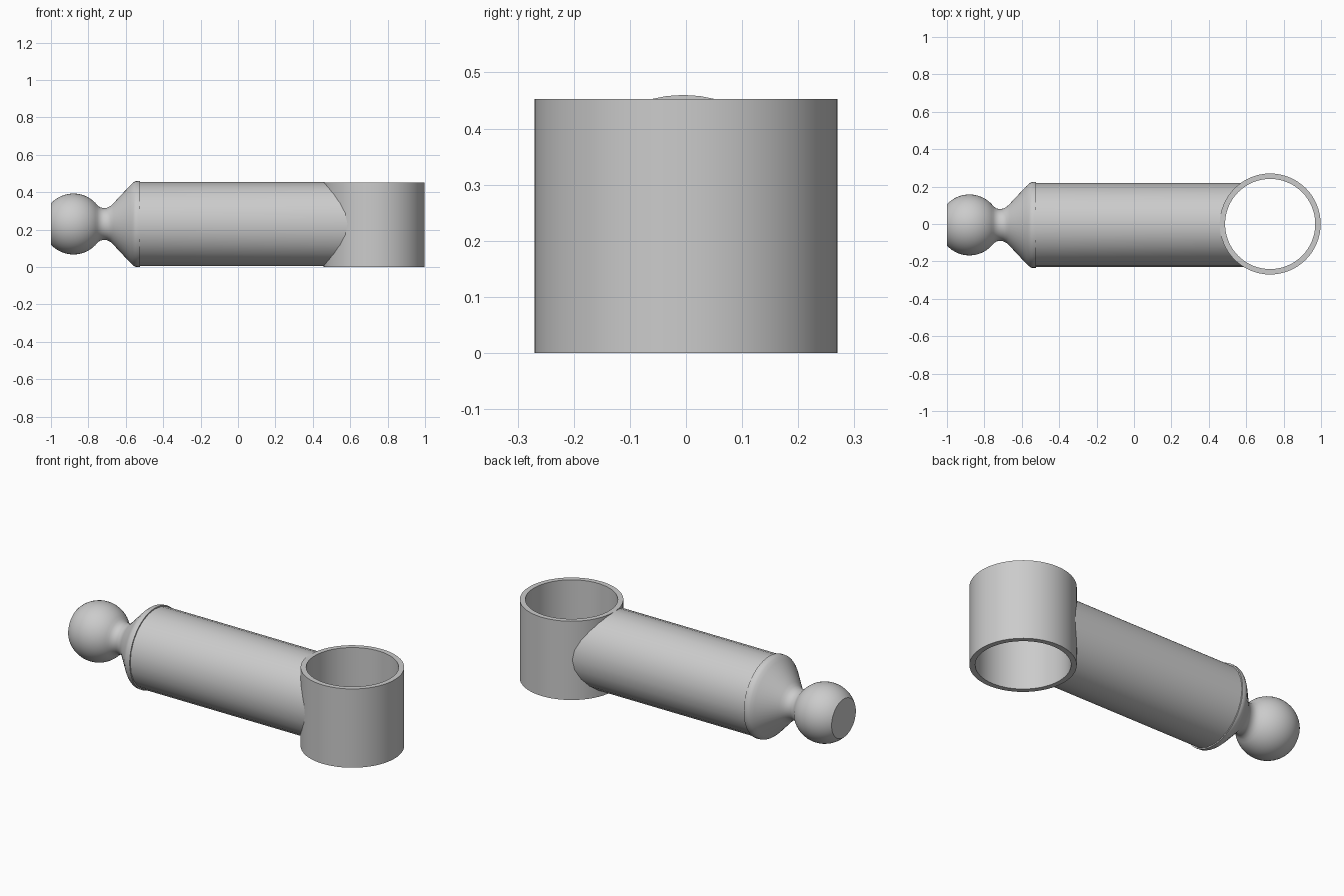
import bpy, bmesh, math

if "Cube" in bpy.data.objects:
    bpy.data.objects.remove(bpy.data.objects["Cube"])

metal = bpy.data.materials.new("plain grey")
metal.diffuse_color = (0.6, 0.6, 0.6, 1)
metal.use_nodes = True
metal.node_tree.nodes["Principled BSDF"].inputs["Base Color"].default_value = metal.diffuse_color

AXIS_Y, AXIS_Z = -0.005, 0.23          # centre line of rod and ball
RING_X, RING_R, BORE_R, RING_H = 0.728, 0.27, 0.241, 0.453


def finish(name, bm):
    bmesh.ops.recalc_face_normals(bm, faces=bm.faces)
    mesh = bpy.data.meshes.new(name)
    bm.to_mesh(mesh)
    bm.free()
    mesh.materials.append(metal)
    ob = bpy.data.objects.new(name, mesh)
    bpy.context.collection.objects.link(ob)
    bpy.ops.object.select_all(action='DESELECT')
    ob.select_set(True)
    bpy.context.view_layer.objects.active = ob
    bpy.ops.object.shade_smooth_by_angle(angle=math.radians(30))


def bridge(bm, a, b):
    n = len(a)
    for i in range(n):
        j = (i + 1) % n
        bm.faces.new((a[i], a[j], b[j], b[i]))


def circle(bm, n, place):
    return [bm.verts.new(place(2 * math.pi * i / n)) for i in range(n)]


def around_axis(x, r):
    return lambda a: (x, AXIS_Y + r * math.cos(a), AXIS_Z + r * math.sin(a))


# open ring: closed loop of outer and bore walls
bm = bmesh.new()
walls = [circle(bm, 64, lambda a, r=r, z=z: (RING_X + r * math.cos(a), r * math.sin(a), z))
         for r, z in ((RING_R, 0), (RING_R, RING_H), (BORE_R, RING_H), (BORE_R, 0))]
for k in range(4):
    bridge(bm, walls[k], walls[(k + 1) % 4])
finish("ring", bm)

# rod: its far end is coped to the ring wall
bm = bmesh.new()
ROD_R = 0.224


def coped(a):
    y = AXIS_Y + ROD_R * math.cos(a)
    return (RING_X - math.sqrt((RING_R - 0.004) ** 2 - y * y), y, AXIS_Z + ROD_R * math.sin(a))


start = circle(bm, 24, around_axis(-0.53, ROD_R))
bridge(bm, start, circle(bm, 24, coped))
bm.faces.new(start)
finish("rod", bm)

# ball, neck and collar: one revolved profile with a flat on the ball
BALL_X, BALL_R = -0.88, 0.163
first, last = math.acos(-0.12 / BALL_R), math.radians(38)
profile = []
for k in range(17):
    t = first + (last - first) * k / 16
    profile.append((BALL_X + BALL_R * math.cos(t), BALL_R * math.sin(t)))
profile += [(-0.737, 0.089), (-0.72, 0.085), (-0.70, 0.087), (-0.682, 0.096),
            (-0.665, 0.112), (-0.575, 0.208), (-0.56, 0.222), (-0.548, 0.229),
            (-0.535, 0.23), (-0.525, 0.23)]
bm = bmesh.new()
loops = [circle(bm, 48, around_axis(x, r)) for x, r in profile]
for a, b in zip(loops, loops[1:]):
    bridge(bm, a, b)
bm.faces.new(loops[0])
bm.faces.new(loops[-1])
finish("ball_joint", bm)
